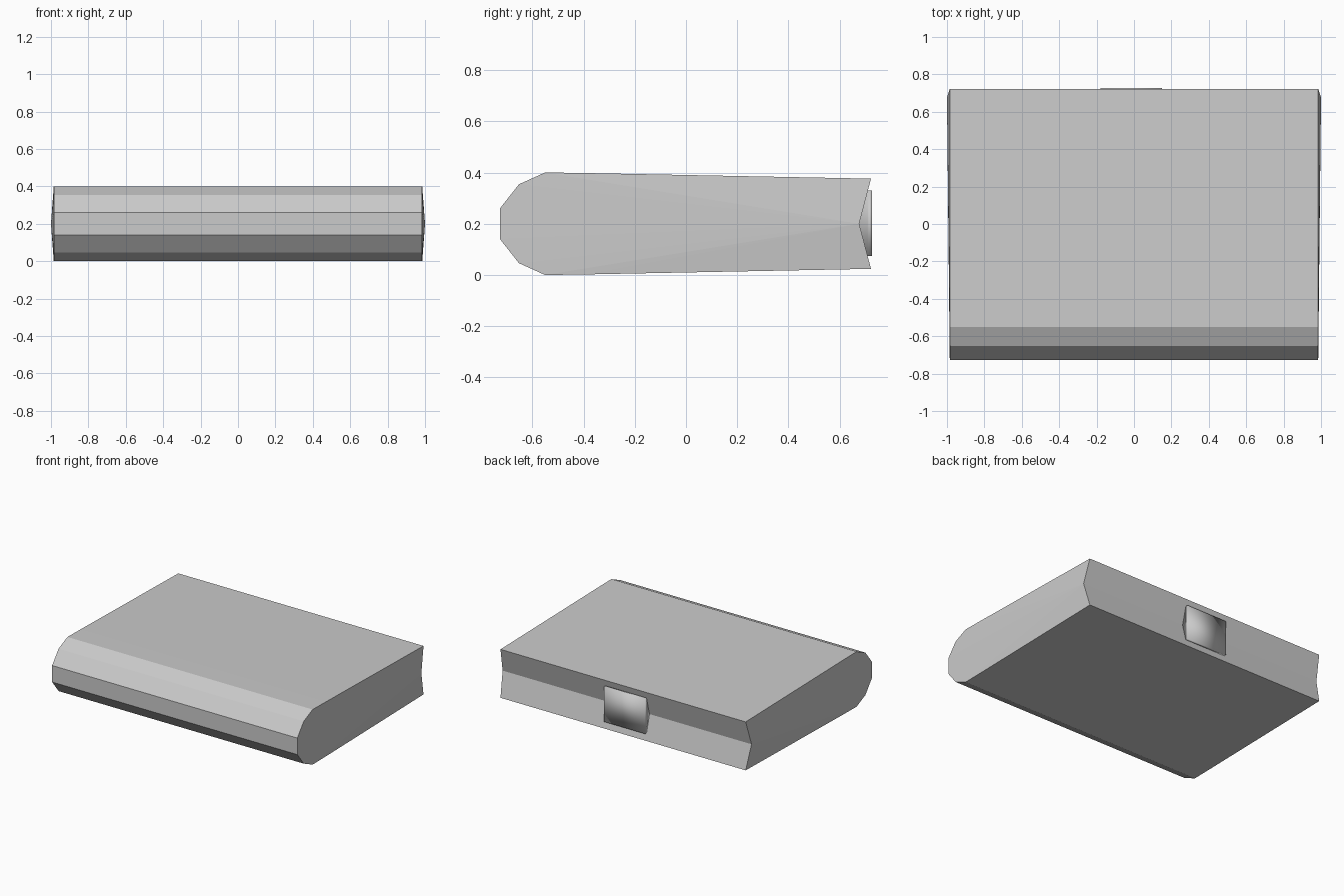
import bpy, bmesh

if "Cube" in bpy.data.objects:
    bpy.data.objects.remove(bpy.data.objects["Cube"])

grey = bpy.data.materials.new("light grey")
grey.diffuse_color = (0.6, 0.6, 0.6, 1)
grey.use_nodes = True
grey.node_tree.nodes["Principled BSDF"].inputs["Base Color"].default_value = grey.diffuse_color


def extrude_profile(name, profile, x0, x1, apex=None, bulge=0.0, smooth=False):
    """Sweep a (y, z) profile along x; an apex point fans the end caps and bulges out."""
    bm = bmesh.new()
    n = len(profile)
    ends = []
    for x, sign in ((x0, -1), (x1, 1)):
        ends.append([bm.verts.new((x + sign * bulge * (i == apex), y, z))
                     for i, (y, z) in enumerate(profile)])
    left, right = ends
    for i in range(n):
        j = (i + 1) % n
        bm.faces.new((left[i], left[j], right[j], right[i]))
    for ring in ends:
        if apex is None:
            bm.faces.new(ring)
        else:
            for k in range(1, n - 1):
                bm.faces.new((ring[apex], ring[(apex + k) % n], ring[(apex + k + 1) % n]))
    bmesh.ops.recalc_face_normals(bm, faces=bm.faces)
    for f in bm.faces:
        f.smooth = smooth
    mesh = bpy.data.meshes.new(name)
    bm.to_mesh(mesh)
    bm.free()
    mesh.materials.append(grey)
    obj = bpy.data.objects.new(name, mesh)
    bpy.context.collection.objects.link(obj)
    return obj


# Slab with a rounded front and a notched back; the notch corner flares outward
mid = 0.2
upper = [(0.722, 0.376), (-0.40, 0.398), (-0.55, 0.40), (-0.652, 0.354), (-0.726, 0.26)]
lower = [(y, 2 * mid - z) for y, z in reversed(upper)]
extrude_profile("body", [(0.676, mid)] + upper + lower, -0.985, 0.985,
                apex=0, bulge=0.015)

# Clasp block seated in the back notch
extrude_profile("back_clasp",
                [(0.726, 0.33), (0.709, 0.33), (0.674, mid), (0.709, 0.075), (0.726, 0.075)],
                -0.18, 0.15, smooth=True)
